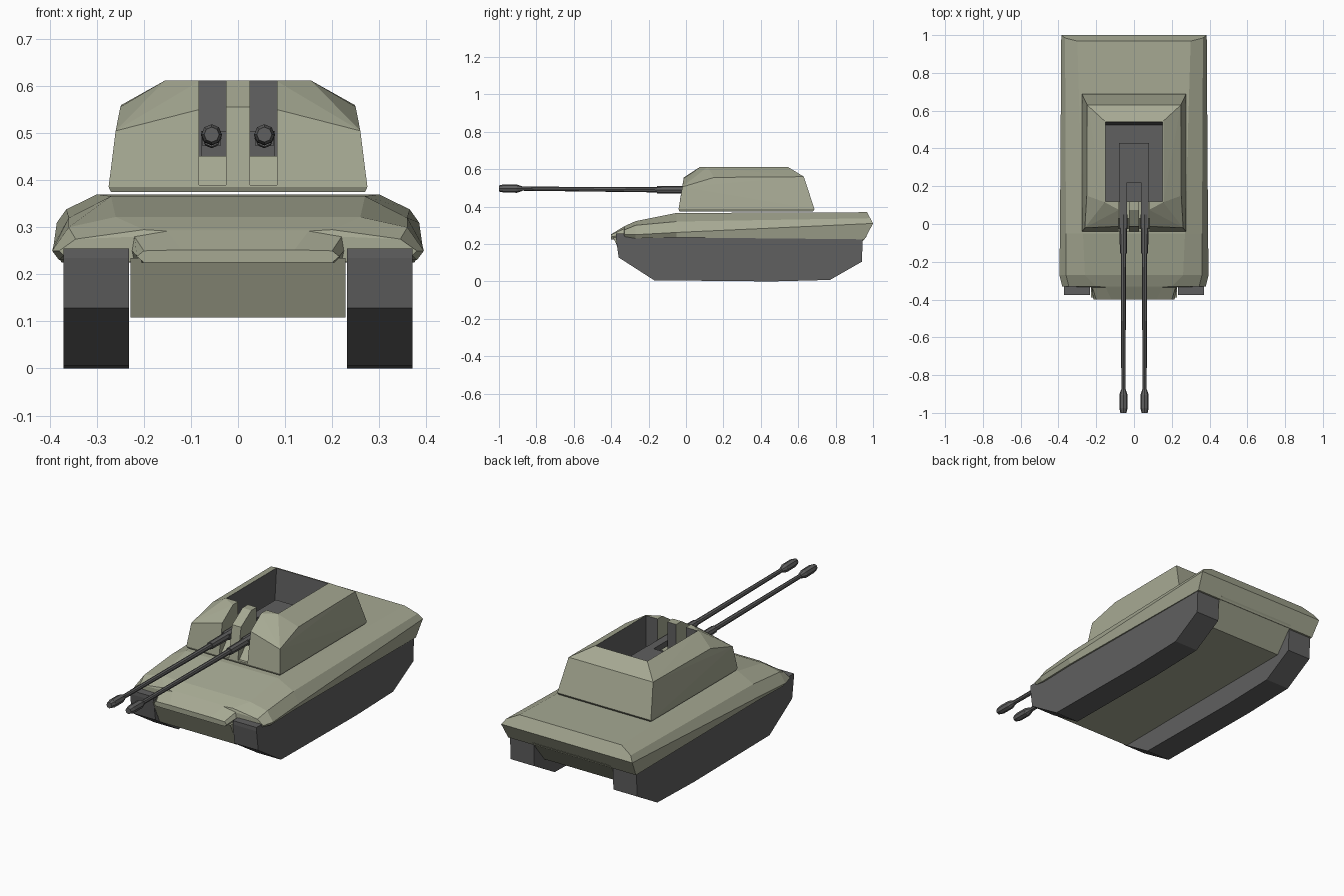
import bpy, bmesh
from mathutils import Matrix, Vector

cube = bpy.data.objects.get("Cube")
if cube:
    bpy.data.objects.remove(cube, do_unlink=True)


def make_material(name, rgb):
    mat = bpy.data.materials.new(name)
    mat.use_nodes = True
    mat.diffuse_color = (*rgb, 1)
    mat.node_tree.nodes["Principled BSDF"].inputs["Base Color"].default_value = (*rgb, 1)
    return mat


OLIVE = make_material("olive paint", (0.38, 0.395, 0.29))
GREY = make_material("dark grey metal", (0.115, 0.115, 0.115))


def add_object(name, bm, *mats):
    bmesh.ops.recalc_face_normals(bm, faces=bm.faces)
    mesh = bpy.data.meshes.new(name)
    bm.to_mesh(mesh)
    bm.free()
    for mat in mats:
        mesh.materials.append(mat)
    obj = bpy.data.objects.new(name, mesh)
    bpy.context.collection.objects.link(obj)
    return obj


def prism(bm, profile, x0, x1, index=0):
    """Extrude a (y, z) side profile from x0 to x1."""
    a = [bm.verts.new((x0, y, z)) for y, z in profile]
    b = [bm.verts.new((x1, y, z)) for y, z in profile]
    n = len(profile)
    faces = [bm.faces.new(a), bm.faces.new(b[::-1])]
    faces += [bm.faces.new((a[i], b[i], b[(i + 1) % n], a[(i + 1) % n])) for i in range(n)]
    for f in faces:
        f.material_index = index


def turned(bm, rings, x, sides=8):
    """Revolve (y, radius, height) rings around the bore axis."""
    for (y0, r0, z0), (y1, r1, z1) in zip(rings, rings[1:]):
        mid = Vector((x, (y0 + y1) / 2, (z0 + z1) / 2))
        aim = (Vector((x, y1, z1)) - Vector((x, y0, z0))).to_track_quat("Z", "Y")
        bmesh.ops.create_cone(bm, cap_ends=True, segments=sides, radius1=r0, radius2=r1,
                              depth=abs(y1 - y0),
                              matrix=Matrix.Translation(mid) @ aim.to_matrix().to_4x4())


# Upper hull: half sections of (x, z) from lower edge to roof, lofted backwards
sections = [
    ([-.40] * 4, [(.20, .225), (.215, .238), (.20, .25), (.12, .252)]),
    ([-.335] * 4, [(.22, .225), (.225, .25), (.22, .28), (.15, .292)]),
    ([-.33] * 4, [(.37, .24), (.38, .25), (.345, .275), (.20, .295)]),
    ([-.27] * 4, [(.38, .23), (.395, .25), (.36, .30), (.26, .322)]),
    ([-.05] * 4, [(.38, .235), (.392, .262), (.36, .32), (.27, .366)]),
    ([.955, 1, .985, .968], [(.375, .225), (.385, .31), (.365, .338), (.30, .37)]),
]
bm = bmesh.new()
rows = []
for ys, pts in sections:
    right = [bm.verts.new((-x, y, z)) for y, (x, z) in zip(ys, pts)]
    left = [bm.verts.new((x, y, z)) for y, (x, z) in zip(ys, pts)]
    rows.append(right + left[::-1])
for a, b in zip(rows, rows[1:]):
    for i in range(8):
        j = (i + 1) % 8
        bm.faces.new((a[i], a[j], b[j], b[i]))
for r in (rows[0], rows[-1]):
    for i in range(3):
        bm.faces.new((r[i], r[i + 1], r[6 - i], r[7 - i]))
add_object("upper_hull", bm, OLIVE)

# Lower hull between the tracks
bm = bmesh.new()
prism(bm, [(-.39, .235), (-.33, .108), (.86, .112), (.965, .24)], -.228, .228)
add_object("lower_hull", bm, OLIVE)

# Tracks
track = [(-.375, .235), (-.36, .128), (-.17, .006), (.46, 0), (.77, .008),
         (.94, .105), (.945, .225), (-.33, .255), (-.375, .255)]
for side, sign in (("left", 1), ("right", -1)):
    bm = bmesh.new()
    prism(bm, track, sign * .232, sign * .371)
    add_object(side + "_track", bm, GREY)

# Turret body as the hull of mirrored corner points
corners = [(.27, -.035, .375), (.27, .68, .375), (.275, -.04, .386), (.275, .687, .386),
           (.26, -.02, .505), (.25, .15, .556), (.248, .63, .56), (.155, .115, .612),
           (.155, .545, .612), (.08, .075, .612), (.06, -.012, .556)]
bm = bmesh.new()
for x, y, z in corners:
    bm.verts.new((x, y, z))
    bm.verts.new((-x, y, z))
bmesh.ops.convex_hull(bm, input=bm.verts)
bmesh.ops.dissolve_limit(bm, angle_limit=.01, verts=bm.verts, edges=bm.edges)
turret = add_object("turret", bm, OLIVE, GREY)


def cut(target, profile, x0, x1, index):
    """Carve a prism out of the target; cut faces take the given material."""
    bm = bmesh.new()
    prism(bm, profile, x0, x1, index)
    cutter = add_object("cutter", bm, OLIVE, GREY)
    cutter.hide_render = True
    mod = target.modifiers.new("cut", "BOOLEAN")
    mod.operation, mod.solver, mod.object = "DIFFERENCE", "EXACT", cutter
    bpy.context.view_layer.update()
    graph = bpy.context.evaluated_depsgraph_get()
    mesh = bpy.data.meshes.new_from_object(target.evaluated_get(graph))
    target.modifiers.clear()
    target.data = mesh
    bpy.data.objects.remove(cutter, do_unlink=True)


# Gun slots in the front, then the open crew well with grey walls
slot = [(-.1, .39), (-.025, .39), (.03, .452), (.2, .452), (.2, .7), (-.1, .7)]
for sign in (1, -1):
    cut(turret, slot, sign * .026, sign * .083, 0)
well = [(.12, .43), (.525, .43), (.54, .605), (.54, .7), (.12, .7)]
cut(turret, well, -.152, .152, 1)

# Gun cradle inside the well
bm = bmesh.new()
prism(bm, [(.22, .425), (.43, .425), (.43, .505), (.22, .505)], -.079, .079)
for sign in (1, -1):
    prism(bm, [(-.02, .474), (.23, .474), (.23, .505), (-.02, .505)], sign * .036, sign * .077)
add_object("gun_cradle", bm, GREY)

# Twin barrels with sleeves and muzzle flares
sleeve = [(.05, .021, .489), (-.155, .019, .490)]
barrel = [(-.15, .014, .490), (-.885, .011, .496)]
muzzle = [(-.875, .012, .496), (-.905, .022, .496), (-.975, .022, .497), (-1, .016, .497)]
for side, sign in (("left", 1), ("right", -1)):
    bm = bmesh.new()
    for rings in (sleeve, barrel, muzzle):
        turned(bm, rings, sign * .056)
    add_object(side + "_gun", bm, GREY)
